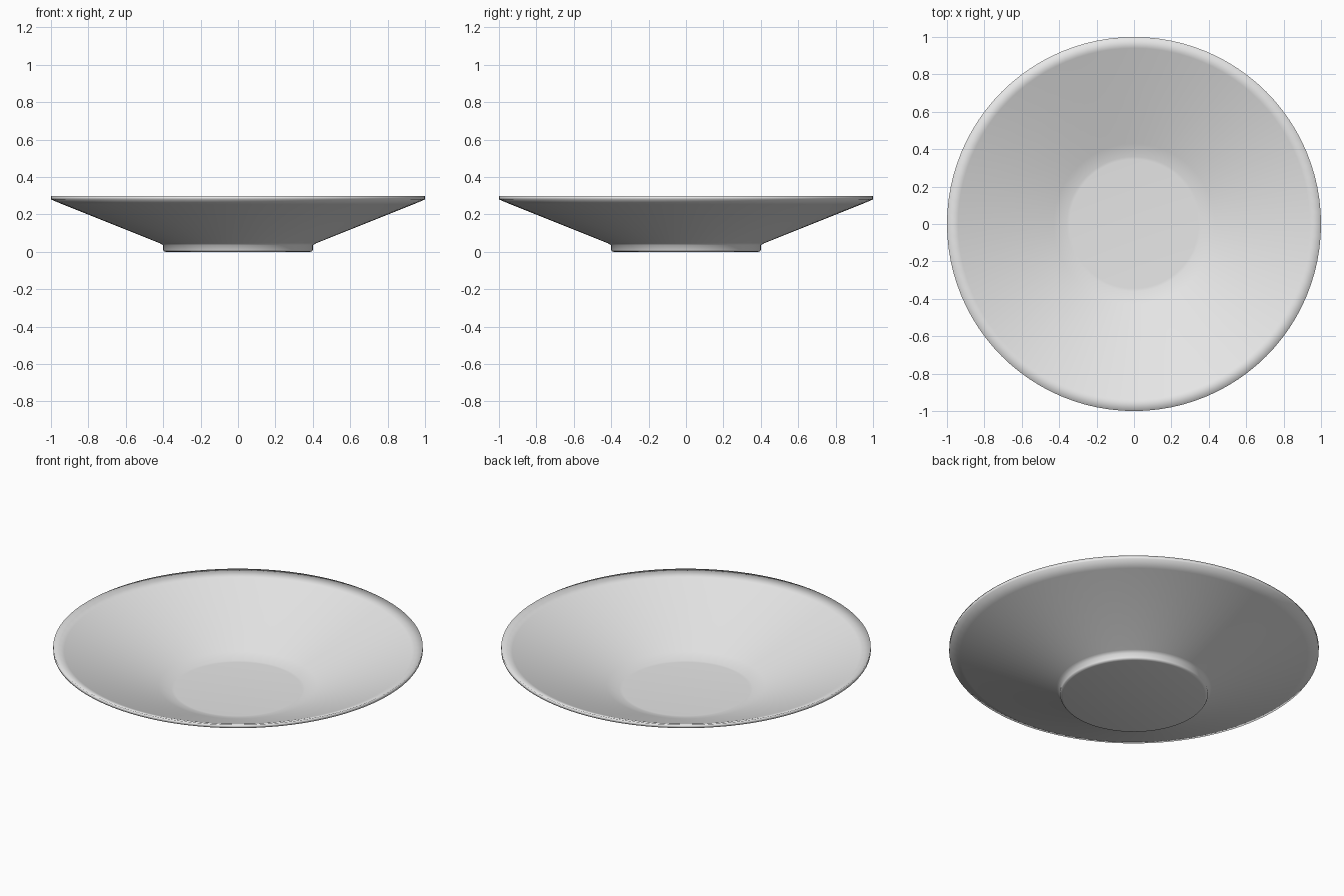
import bpy
import bmesh
from math import tau

cube = bpy.data.objects.get("Cube")
if cube:
    bpy.data.objects.remove(cube)

SEGMENTS = 96


def make_material(name, colour):
    mat = bpy.data.materials.new(name)
    mat.use_nodes = True
    mat.diffuse_color = colour
    mat.node_tree.nodes["Principled BSDF"].inputs["Base Color"].default_value = colour
    return mat


def lathe(name, profile, mat):
    """Spin a radius/height profile about z into a closed solid."""
    bm = bmesh.new()
    verts = [bm.verts.new((r, 0, z)) for r, z in profile]
    edges = [bm.edges.new(pair) for pair in zip(verts, verts[1:])]
    bmesh.ops.spin(bm, geom=verts + edges, cent=(0, 0, 0), axis=(0, 0, 1),
                   angle=tau, steps=SEGMENTS, use_merge=True)
    bmesh.ops.remove_doubles(bm, verts=bm.verts, dist=0.0001)
    bmesh.ops.recalc_face_normals(bm, faces=bm.faces)
    for face in bm.faces:
        face.smooth = True
    mesh = bpy.data.meshes.new(name)
    bm.to_mesh(mesh)
    bm.free()
    mesh.materials.append(mat)
    obj = bpy.data.objects.new(name, mesh)
    bpy.context.collection.objects.link(obj)
    return obj


# Underside: foot ring and flared outer wall
underside = [(0, 0), (0.385, 0), (0.395, 0.003), (0.4, 0.01), (0.4, 0.036),
             (0.42, 0.047), (0.94, 0.255), (1, 0.28)]
# Inside: rim, sloping wall, soft turn into the flat floor
inside = [(1, 0.3), (0.94, 0.278), (0.43, 0.07), (0.36, 0.048),
          (0.345, 0.047), (0, 0.047)]

lathe("bowl", underside + inside, make_material("light grey", (0.8, 0.8, 0.8, 1)))
